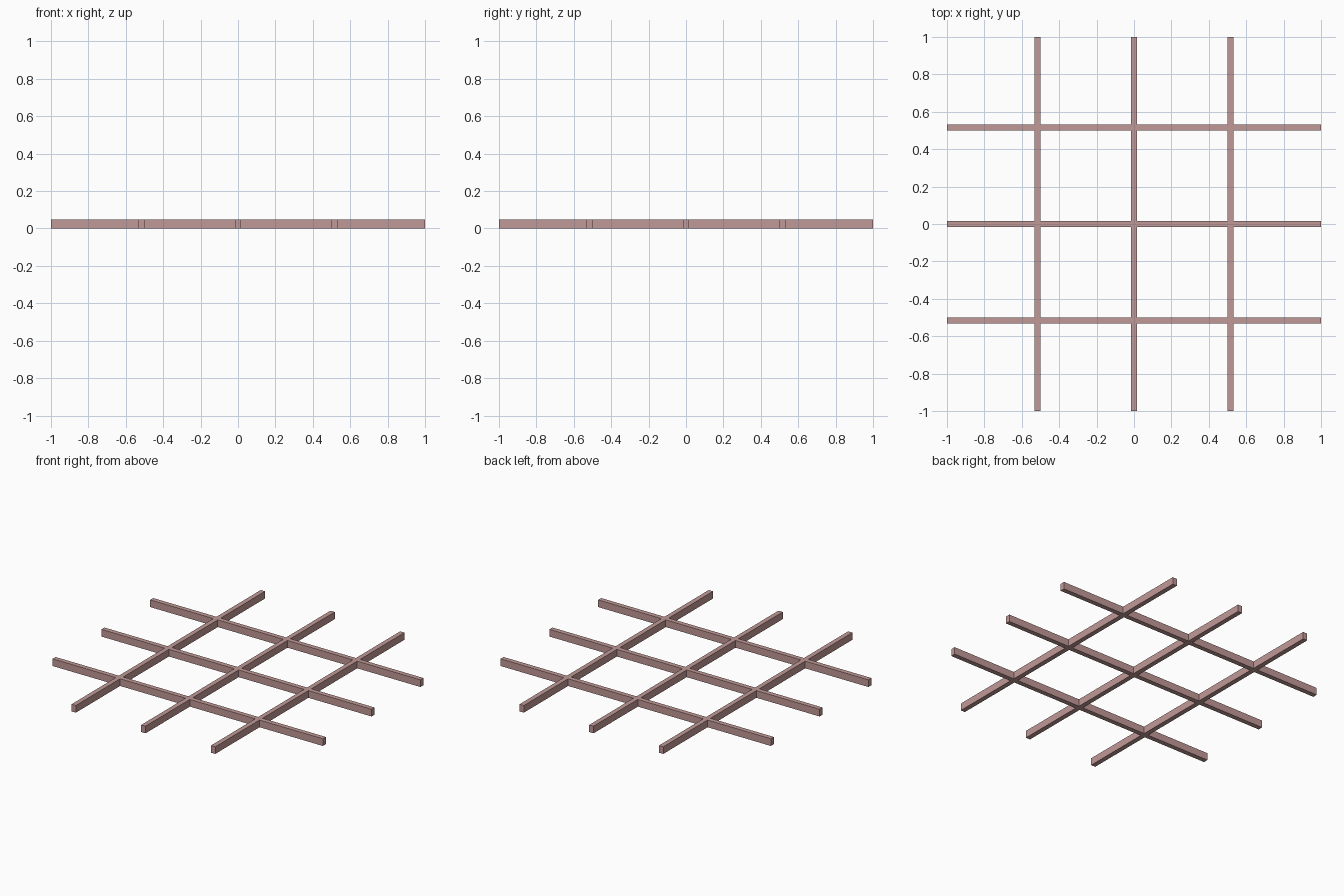
import bpy
import bmesh

cube = bpy.data.objects.get("Cube")
if cube:
    bpy.data.objects.remove(cube, do_unlink=True)

HALF = 1.0
WIDTH = 0.032
HEIGHT = 0.048
CENTRES = (-0.516, 0.0, 0.516)

# Dusty pink material
colour = (0.53, 0.32, 0.31, 1.0)
mat = bpy.data.materials.new("dusty_pink")
mat.use_nodes = True
mat.diffuse_color = colour
bsdf = next(n for n in mat.node_tree.nodes if n.type == 'BSDF_PRINCIPLED')
bsdf.inputs["Base Color"].default_value = colour

# Grid lines at both edges of each bar; odd intervals are the bars
lines = [-HALF]
for c in CENTRES:
    lines += [c - WIDTH / 2, c + WIDTH / 2]
lines.append(HALF)

bm = bmesh.new()
n = len(lines)
verts = [[bm.verts.new((x, y, 0)) for y in lines] for x in lines]

# Plan of the lattice: cells lying on a bar in either direction
for i in range(n - 1):
    for j in range(n - 1):
        if i % 2 or j % 2:
            bm.faces.new((verts[i][j], verts[i + 1][j],
                          verts[i + 1][j + 1], verts[i][j + 1]))
bmesh.ops.delete(bm, geom=[v for v in bm.verts if not v.link_faces], context='VERTS')

# Raise the plan into solid bars joined flush at the crossings
top = bmesh.ops.extrude_face_region(bm, geom=bm.faces[:], use_keep_orig=True)
bmesh.ops.translate(bm, vec=(0, 0, HEIGHT),
                    verts=[g for g in top["geom"] if isinstance(g, bmesh.types.BMVert)])
bmesh.ops.recalc_face_normals(bm, faces=bm.faces[:])

mesh = bpy.data.meshes.new("lattice_bars")
bm.to_mesh(mesh)
bm.free()
mesh.materials.append(mat)
bpy.context.collection.objects.link(bpy.data.objects.new("lattice_bars", mesh))
